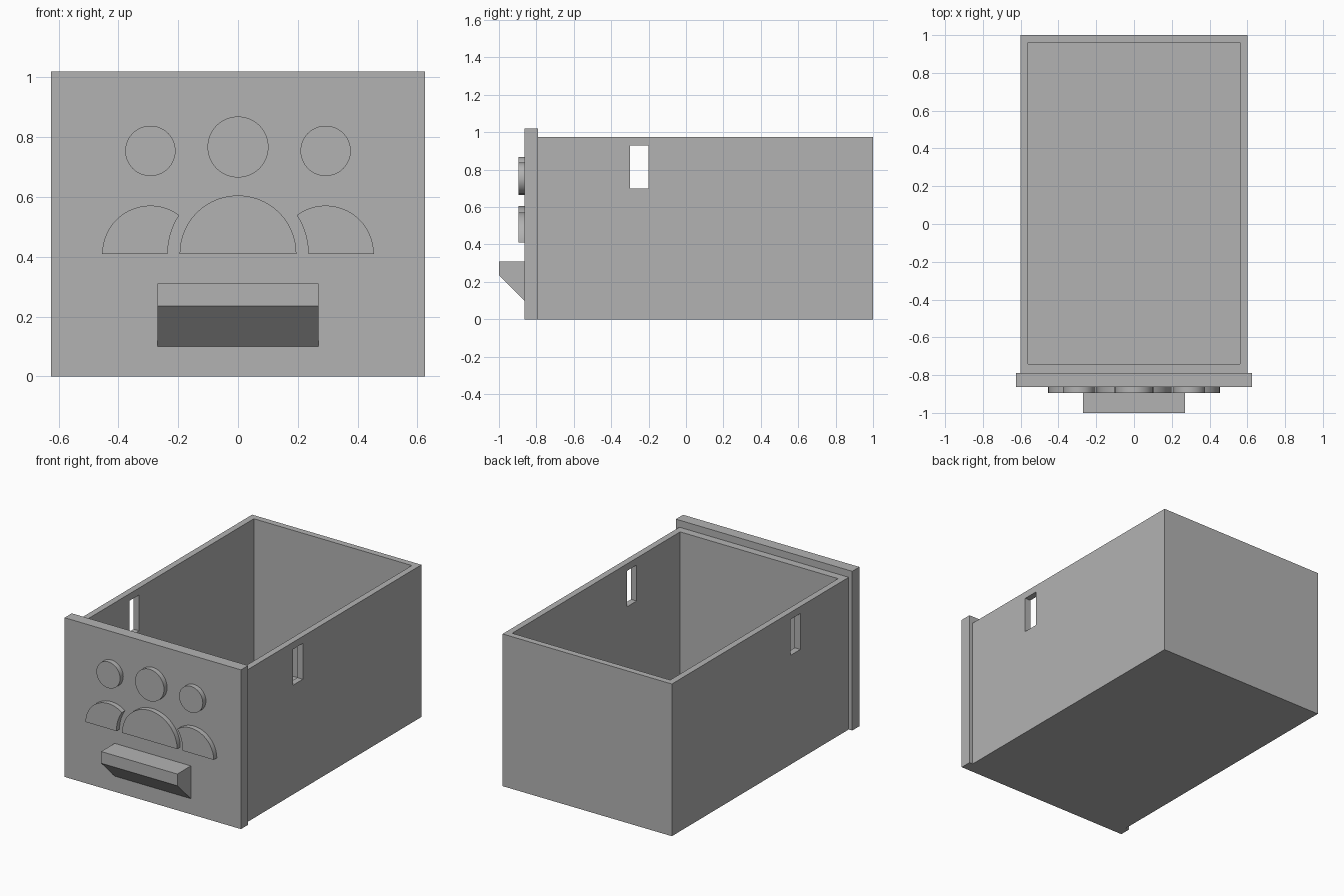
import bpy, bmesh
from math import sin, cos, pi, acos, sqrt

cube = bpy.data.objects.get("Cube")
if cube:
    bpy.data.objects.remove(cube, do_unlink=True)

grey = bpy.data.materials.new("plain grey")
grey.use_nodes = True
colour = (0.45, 0.45, 0.45, 1)
grey.diffuse_color = colour
grey.node_tree.nodes["Principled BSDF"].inputs["Base Color"].default_value = colour


def prism(name, points, offset, smooth=False):
    """Extrude a closed outline of 3D points along an offset."""
    bm = bmesh.new()
    face = bm.faces.new([bm.verts.new(p) for p in points])
    extruded = bmesh.ops.extrude_face_region(bm, geom=[face])
    verts = [v for v in extruded["geom"] if isinstance(v, bmesh.types.BMVert)]
    bmesh.ops.translate(bm, verts=verts, vec=offset)
    bmesh.ops.recalc_face_normals(bm, faces=bm.faces)
    mesh = bpy.data.meshes.new(name)
    bm.to_mesh(mesh)
    bm.free()
    mesh.materials.append(grey)
    obj = bpy.data.objects.new(name, mesh)
    bpy.context.collection.objects.link(obj)
    if smooth:
        bpy.ops.object.select_all(action='DESELECT')
        obj.select_set(True)
        bpy.context.view_layer.objects.active = obj
        bpy.ops.object.shade_smooth_by_angle()
    return obj


def box(name, x, y, z):
    base = [(x[0], y[0], z[0]), (x[1], y[0], z[0]),
            (x[1], y[1], z[0]), (x[0], y[1], z[0])]
    return prism(name, base, (0, 0, z[1] - z[0]))


def arc(cx, cz, r, start, end, steps):
    return [(cx + r * cos(start + (end - start) * i / steps),
             cz + r * sin(start + (end - start) * i / steps))
            for i in range(steps + 1)]


FACE, RAISED = -0.863, -0.895


def badge(name, outline):
    """Raised flat shape on the front panel."""
    prism(name, [(x, RAISED, z) for x, z in outline],
          (0, FACE - RAISED, 0), smooth=True)


# Open box with a slot through both side walls
body = box("drawer_box", (-0.6, 0.6), (-0.79, 1), (0, 0.975))
cutters = [box("cavity_cutter", (-0.56, 0.56), (-0.74, 0.96), (0.04, 1.2)),
           box("slot_cutter", (-0.8, 0.8), (-0.3, -0.2), (0.70, 0.93))]
for cutter in cutters:
    cut = body.modifiers.new(cutter.name, 'BOOLEAN')
    cut.operation = 'DIFFERENCE'
    cut.solver = 'EXACT'
    cut.object = cutter
    bpy.ops.object.select_all(action='DESELECT')
    body.select_set(True)
    bpy.context.view_layer.objects.active = body
    bpy.ops.object.modifier_apply(modifier=cut.name)
    bpy.data.objects.remove(cutter, do_unlink=True)

# Front panel
box("front_panel", (-0.625, 0.625), (FACE, -0.79), (0, 1.02))

# Pull handle with a sloped underside
profile = [(FACE, 0.31), (-1, 0.31), (-1, 0.235), (FACE, 0.10)]
prism("pull_handle", [(-0.27, y, z) for y, z in profile], (0.54, 0, 0))

# Middle figure
badge("middle_head", arc(0, 0.767, 0.102, 0, 2 * pi, 64)[:-1])
badge("middle_shoulders", arc(0, 0.41, 0.195, 0, pi, 48))

# Side figures, their shoulders trimmed by a ring around the middle one
SIDE, R, GAP = 0.293, 0.161, 0.235
meet = (SIDE ** 2 + GAP ** 2 - R ** 2) / (2 * SIDE)
trim_angle = acos(meet / GAP)
outer_angle = pi - acos((SIDE - meet) / R)
shoulder = (arc(SIDE, 0.41, R, 0, outer_angle, 36)
            + arc(0, 0.41, GAP, trim_angle, 0, 16)[1:])
for side, sign in (("left", 1), ("right", -1)):
    badge(side + "_head", arc(sign * SIDE, 0.754, 0.084, 0, 2 * pi, 64)[:-1])
    badge(side + "_shoulders", [(sign * x, z) for x, z in shoulder])
